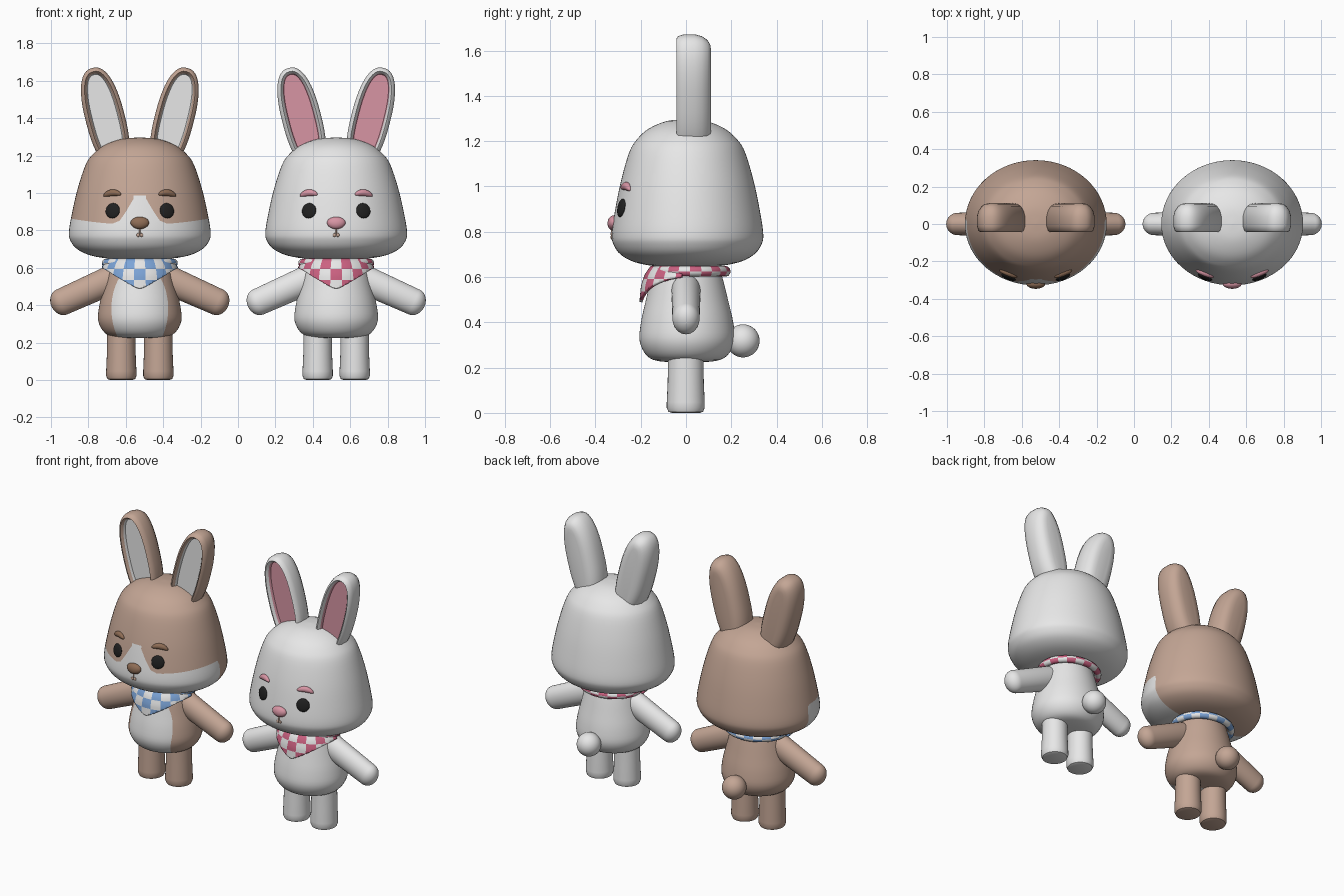
import bpy, bmesh
from math import sin, cos, pi, tau, atan2, floor, sqrt, exp, radians, copysign
from mathutils import Matrix, Vector

cube = bpy.data.objects.get("Cube")
if cube:
    bpy.data.objects.remove(cube, do_unlink=True)


def material(name, r, g, b):
    m = bpy.data.materials.new(name)
    m.use_nodes = True
    m.diffuse_color = (r, g, b, 1)
    bsdf = next(n for n in m.node_tree.nodes if n.type == 'BSDF_PRINCIPLED')
    bsdf.inputs["Base Color"].default_value = (r, g, b, 1)
    bsdf.inputs["Roughness"].default_value = 0.7
    return m


TAN = material("tan fur", .55, .38, .30)
WHITE = material("white fur", .8, .8, .8)
BLACK = material("black", .015, .015, .015)
PINK = material("soft pink", .68, .30, .37)
BROWN = material("brown", .27, .15, .09)
ROSE = material("rose cloth", .60, .12, .22)
BLUE = material("blue cloth", .20, .37, .68)
made = []


def finish(name, bm, mats, cx, matrix=None, rule=None):
    """Turn a bmesh into an object; rule picks the material from a face centre."""
    if matrix is not None:
        bm.transform(matrix)
    if name.split("_")[-1] != "flap":
        bmesh.ops.recalc_face_normals(bm, faces=bm.faces)
    if rule:
        for f in bm.faces:
            f.material_index = int(rule(f.calc_center_median()))
    me = bpy.data.meshes.new(name)
    bm.to_mesh(me)
    bm.free()
    for m in mats:
        me.materials.append(m)
    ob = bpy.data.objects.new(name, me)
    ob.location.x = cx
    bpy.context.collection.objects.link(ob)
    made.append(ob)
    return ob


def loft(rings, closed=True, loop=False):
    """Skin a list of point rings, capping both ends unless it loops."""
    bm = bmesh.new()
    rows = [[bm.verts.new(p) for p in ring] for ring in rings]
    n = len(rows[0])
    pairs = list(zip(rows, rows[1:])) + ([(rows[-1], rows[0])] if loop else [])
    for a, b in pairs:
        for i in range(n if closed else n - 1):
            j = (i + 1) % n
            bm.faces.new((a[i], a[j], b[j], b[i]))
    if closed and not loop:
        bm.faces.new(rows[0])
        bm.faces.new(rows[-1])
    return bm


def smooth(points, steps=4):
    """Catmull-Rom resampling of a profile."""
    p = [Vector(q) for q in points]
    p = [2 * p[0] - p[1]] + p + [2 * p[-1] - p[-2]]
    out = []
    for a, b, c, d in zip(p, p[1:], p[2:], p[3:]):
        for k in range(steps):
            t = k / steps
            out.append(.5 * (2 * b + (c - a) * t + (2 * a - 5 * b + 4 * c - d) * t * t
                             + (3 * b - a - 3 * c + d) * t ** 3))
    return out + [p[-2]]


def lathe(profile, front=1, back=1, n=64):
    return loft([[(r * cos(tau * i / n),
                   r * sin(tau * i / n) * (back if i < n / 2 else front), z)
                  for i in range(n)] for r, z in profile])


def cut(bm, f):
    """Split faces along the curve f = 0."""
    new = set()
    for e in list(bm.edges):
        a, b = e.verts
        fa, fb = f(a.co), f(b.co)
        if (fa < 0) != (fb < 0):
            t = min(max(fa / (fa - fb), .002), .998)
            new.add(bmesh.utils.edge_split(e, a, t)[1])
    for face in list(bm.faces):
        vs = [v for v in face.verts if v in new]
        if len(vs) == 2:
            bmesh.utils.face_split(face, vs[0], vs[1])


HEAD = [(.003, 1.297), (.1, 1.288), (.19, 1.255), (.25, 1.208), (.29, 1.15), (.333, 1.02),
        (.364, .885), (.379, .79), (.371, .745), (.335, .70), (.26, .665), (.14, .646), (.003, .64)]
BODY = [(.003, .225), (.12, .227), (.185, .25), (.222, .315), (.216, .4), (.192, .5),
        (.166, .6), (.14, .68)]
FLAP = [(.645, .16), (.61, .186), (.56, .202), (.48, .21)]
HEAD_FRONT = .865


def lerp(table, x):
    for (x0, y0), (x1, y1) in zip(table, table[1:]):
        if x1 <= x <= x0:
            return y0 + (y1 - y0) * (x - x0) / (x1 - x0)
    return table[-1][1]


HEAD_RADIUS = [(z, r) for r, z in smooth(HEAD)]


def face_y(x, z):
    return -HEAD_FRONT * sqrt(lerp(HEAD_RADIUS, z) ** 2 - x * x)


def feature(name, mat, cx, x, z, size, shape=None, roll=0):
    """Flattened ball lying on the face, optionally reshaped in unit space."""
    bm = bmesh.new()
    bmesh.ops.create_uvsphere(bm, u_segments=24, v_segments=16, radius=1)
    if shape:
        for v in bm.verts:
            v.co = shape(v.co)
    d = .02
    n = Vector(((face_y(x + d, z) - face_y(x - d, z)) / (2 * d), -1,
                (face_y(x, z + d) - face_y(x, z - d)) / (2 * d)))
    m = (Matrix.Translation((x, face_y(x, z), z)) @ n.to_track_quat('-Y', 'Z').to_matrix().to_4x4()
         @ Matrix.Rotation(roll, 4, 'Y') @ Matrix.Diagonal((*size, 1)))
    finish(name, bm, [mat], cx, m)


def mask(p):
    """Negative on the pale muzzle and blaze."""
    x = abs(p.x)
    edge = .83 + .155 * exp(-(x / .08) ** 2.5) + .035 * (x / .38) ** 2
    return max(p.z - edge, p.y - .025)


def belly(p):
    return max((p.x / .152) ** 2 + ((p.z - .38) / .24) ** 2 - 1, p.y)


def ear_ring(inset, y, n=48):
    ring = []
    for i in range(n):
        c, s = cos(tau * i / n), sin(tau * i / n)
        ring.append(((.105 - inset) * copysign(abs(c) ** .83, c), y,
                     (.277 - inset) * copysign(abs(s) ** .83, s)))
    return ring


def checks(z0, cy, rx, ry):
    def rule(p):
        a = atan2(p.x / rx, (cy - p.y) / ry)
        return (floor(a / (tau / 22) + .5) + floor((p.z - z0) / .055)) % 2
    return rule


def rabbit(prefix, cx, fur, inner, accent, cloth):
    def name(part):
        return prefix + "_" + part

    # Head and body, with pale patches cut in
    patched = fur != WHITE
    for part, profile, front, back, patch in (("head", HEAD, HEAD_FRONT, .9, mask),
                                              ("body", BODY, .92, .965, belly)):
        bm = lathe(smooth(profile), front, back)
        if patched:
            cut(bm, patch)
        finish(name(part), bm, [fur, WHITE], cx, rule=lambda p: patched and patch(p) < 0)

    # Nose and mouth
    feature(name("nose"), accent, cx, 0, .836, (.047, .024, .033),
            lambda c: Vector((c.x * (1 + .35 * c.z), c.y, c.z - .25 * c.x * c.x + .1)))
    feature(name("mouth_stem"), TAN, cx, 0, .795, (.004, .005, .018))

    for side, s in (("left", 1), ("right", -1)):
        # Face details
        feature(name(side + "_mouth"), TAN, cx, s * .009, .775, (.009, .005, .01))
        feature(name(side + "_eye"), BLACK, cx, s * .145, .905, (.04, .012, .041))
        feature(name(side + "_brow"), accent, cx, s * .147, .996, (.051, .016, .018),
                lambda c: Vector((c.x, c.y, c.z - .7 * c.x * c.x + .3)), s * .08)

        # Ear with a sunken inner panel
        bm = loft([ear_ring(*q) for q in (
            (.037, -.012), (.032, -.028), (.02, -.043), (.008, -.036), (0, -.01), (0, .04),
            (.008, .07), (.025, .095), (.045, .107), (.07, .111))])
        for f in bm.faces:
            c = f.calc_center_median()
            ring_in = max(v.co.y for v in f.verts) < -.011 and min(v.co.y for v in f.verts) > -.03
            f.material_index = int(ring_in)
        finish(name(side + "_ear"), bm, [fur, inner], cx,
               Matrix.Translation((s * .185, 0, 1.4)) @ Matrix.Rotation(s * radians(14.5), 4, 'Y'))

        # Arm: a capsule, slightly deeper than tall
        r, length = .06, .29
        dome = [k * pi / 16 for k in range(8)]
        profile = ([(r * max(sin(t), .02), -r * cos(t)) for t in dome] + [(r, 0), (r * 1.08, length)]
                   + [(r * 1.08 * max(cos(t), .02), length + r * sin(t)) for t in dome[1:]])
        bm = lathe(profile, 1.2, 1.2, 32)
        axis = Vector((-s * .25, 0, .112))
        finish(name(side + "_arm"), bm, [fur], cx, Matrix.Translation((s * .417, 0, .417))
               @ axis.to_track_quat('Z', 'Y').to_matrix().to_4x4())

        # Leg
        profile = [(.06, .003), (.074, .008), (.081, .025), (.081, .05), (.077, .14), (.075, .29)]
        finish(name(side + "_leg"), lathe(profile, 1.05, 1.02, 32), [fur], cx,
               Matrix.Translation((s * .099, 0, -.003)))

    # Tail
    bm = bmesh.new()
    bmesh.ops.create_uvsphere(bm, u_segments=32, v_segments=20, radius=.073)
    finish(name("tail"), bm, [fur], cx, Matrix.Translation((0, .252, .318)))

    # Neckerchief: rolled band and pointed front flap
    n, cy, rx, ry = 88, .018, .182, .158
    rings = []
    for i in range(n):
        a = tau * i / n
        rings.append([((rx + .021 * cos(b)) * sin(a), cy - (ry + .021 * cos(b)) * cos(a),
                       .625 + .023 * sin(b)) for b in (tau * k / 12 for k in range(12))])
    finish(name("neckerchief_band"), loft(rings, loop=True), [WHITE, cloth], cx,
           rule=checks(.57, cy, rx, ry))
    rows = []
    for k in range(13):
        z = .48 + .165 * k / 12
        rad = lerp(FLAP, z)
        rows.append([(1.05 * rad * sin(tau * i / n), .01 - rad * cos(tau * i / n), z)
                     for i in range(-20, 21)])
    bm = loft(rows, closed=False)

    def hem(p):
        return .475 + .62 * sqrt(p.x ** 2 + .0005) - p.z
    cut(bm, hem)
    bmesh.ops.delete(bm, geom=[f for f in bm.faces if hem(f.calc_center_median()) > 0],
                     context='FACES')
    ob = finish(name("neckerchief_flap"), bm, [WHITE, cloth], cx, rule=checks(.48, .01, 1.05, 1))
    solid = ob.modifiers.new("thickness", 'SOLIDIFY')
    solid.thickness, solid.offset = .014, 0


rabbit("tan", -.525, TAN, WHITE, BROWN, BLUE)
rabbit("white", .525, WHITE, PINK, PINK, ROSE)

bpy.ops.object.select_all(action='DESELECT')
for ob in made:
    ob.select_set(True)
bpy.context.view_layer.objects.active = made[0]
bpy.ops.object.shade_smooth_by_angle(angle=radians(45))
